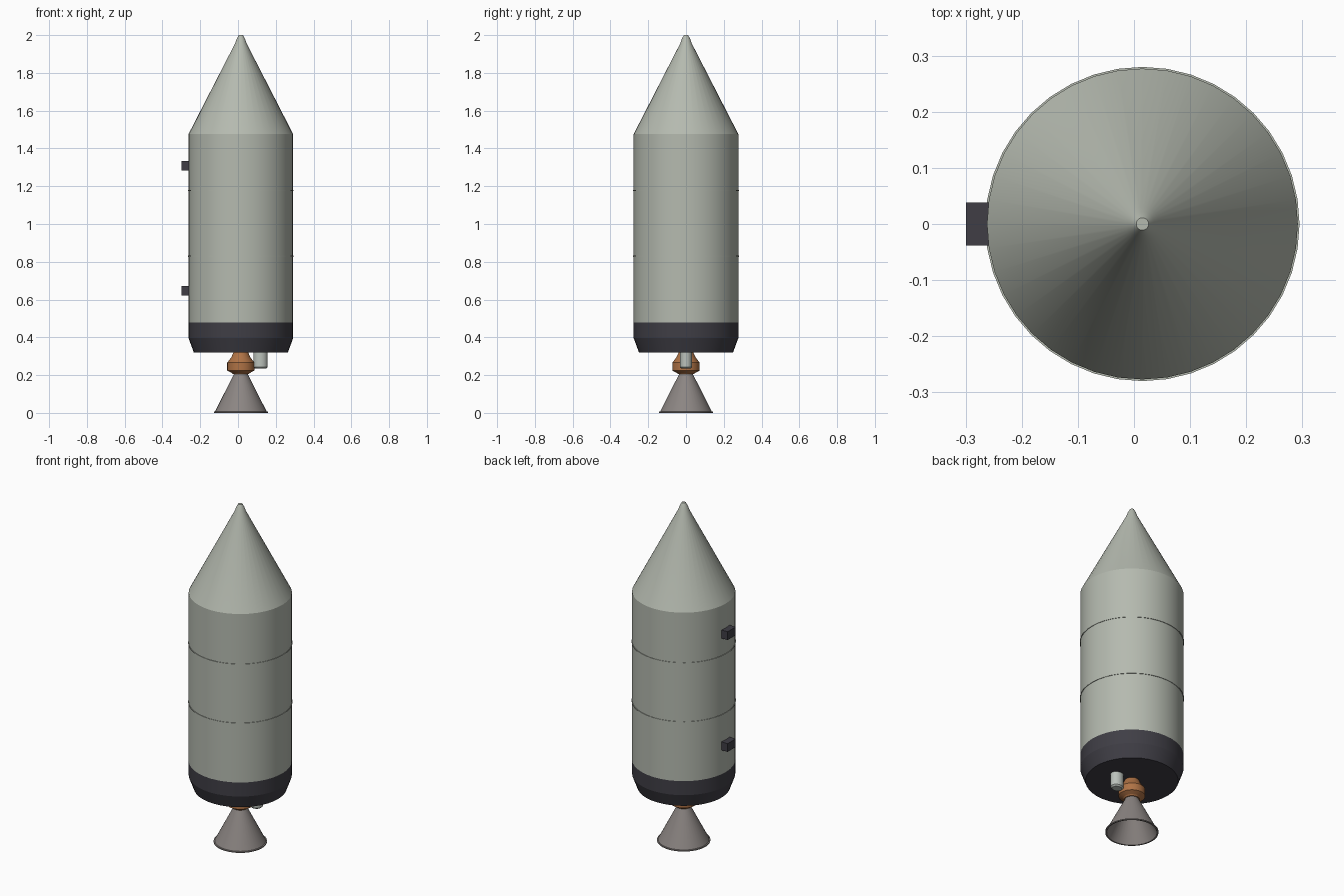
import bpy, bmesh, math

if "Cube" in bpy.data.objects:
    bpy.data.objects.remove(bpy.data.objects["Cube"])

CX = 0.015   # rocket axis, offset by the side brackets


def material(name, rgb):
    m = bpy.data.materials.new(name)
    m.diffuse_color = (*rgb, 1)
    m.use_nodes = True
    m.node_tree.nodes["Principled BSDF"].inputs["Base Color"].default_value = m.diffuse_color
    return m


HULL = material("grey_green_paint", (0.46, 0.49, 0.43))
DARK = material("dark_grey", (0.05, 0.048, 0.06))
COPPER = material("copper", (0.43, 0.17, 0.06))
STEEL = material("warm_steel", (0.26, 0.235, 0.225))
PALE = material("pale_grey", (0.50, 0.54, 0.50))


def finish(name, bm, mat, smooth=True):
    bmesh.ops.recalc_face_normals(bm, faces=bm.faces)
    me = bpy.data.meshes.new(name)
    bm.to_mesh(me)
    bm.free()
    ob = bpy.data.objects.new(name, me)
    bpy.context.collection.objects.link(ob)
    me.materials.append(mat)
    if smooth:
        bpy.ops.object.select_all(action='DESELECT')
        ob.select_set(True)
        bpy.context.view_layer.objects.active = ob
        bpy.ops.object.shade_smooth_by_angle(angle=math.radians(18))
    return ob


def lathe(name, profile, mat, n=40, x=CX, sy=1.0, closed=False):
    """Revolve (radius, z) points; ends are capped unless the profile is a closed loop."""
    bm = bmesh.new()
    rings = []
    for r, z in profile:
        rings.append([bm.verts.new((x + r * math.cos(2 * math.pi * i / n),
                                    sy * r * math.sin(2 * math.pi * i / n), z))
                      for i in range(n)])
    pairs = list(zip(rings, rings[1:]))
    if closed:
        pairs.append((rings[-1], rings[0]))
    else:
        bm.faces.new(rings[0])
        bm.faces.new(rings[-1])
    for a, b in pairs:
        for i in range(n):
            j = (i + 1) % n
            bm.faces.new((a[i], a[j], b[j], b[i]))
    return finish(name, bm, mat)


# Body
lathe("aft_skirt", [(0.249, 0.32), (0.277, 0.396), (0.277, 0.479)], DARK)
lathe("hull", [(0.277, 0.479), (0.277, 1.476)], HULL)
lathe("nose_cone", [(0.277, 1.476), (0.03, 1.957), (0.022, 1.98), (0.011, 2.0)], HULL)

# Raised seam bands
for i, z in enumerate((0.829, 1.178)):
    lathe(f"seam_band_{i + 1}", [(0.27, z - 0.003), (0.28, z - 0.003),
                                 (0.28, z + 0.003), (0.27, z + 0.003)], HULL, closed=True)

# Engine
lathe("engine_body", [(0.042, 0.205), (0.047, 0.211), (0.072, 0.224), (0.072, 0.266),
                      (0.05, 0.295), (0.038, 0.322)], COPPER, n=32)
lathe("engine_bell", [(0.033, 0.212), (0.137, 0.007), (0.143, 0.006), (0.143, 0.0),
                      (0.135, 0.0), (0.029, 0.209)], STEEL, closed=True)
lathe("turbine_exhaust", [(0.028, 0.234), (0.037, 0.242), (0.037, 0.322)], PALE,
      n=24, x=0.119, sy=0.87)

# Side mounting brackets
for i, z in enumerate((0.646, 1.308)):
    bm = bmesh.new()
    bmesh.ops.create_cube(bm, size=1)
    for v in bm.verts:
        v.co = (-0.274 + v.co.x * 0.05, v.co.y * 0.076, z + v.co.z * 0.049)
    finish(f"side_bracket_{i + 1}", bm, DARK, smooth=False)
